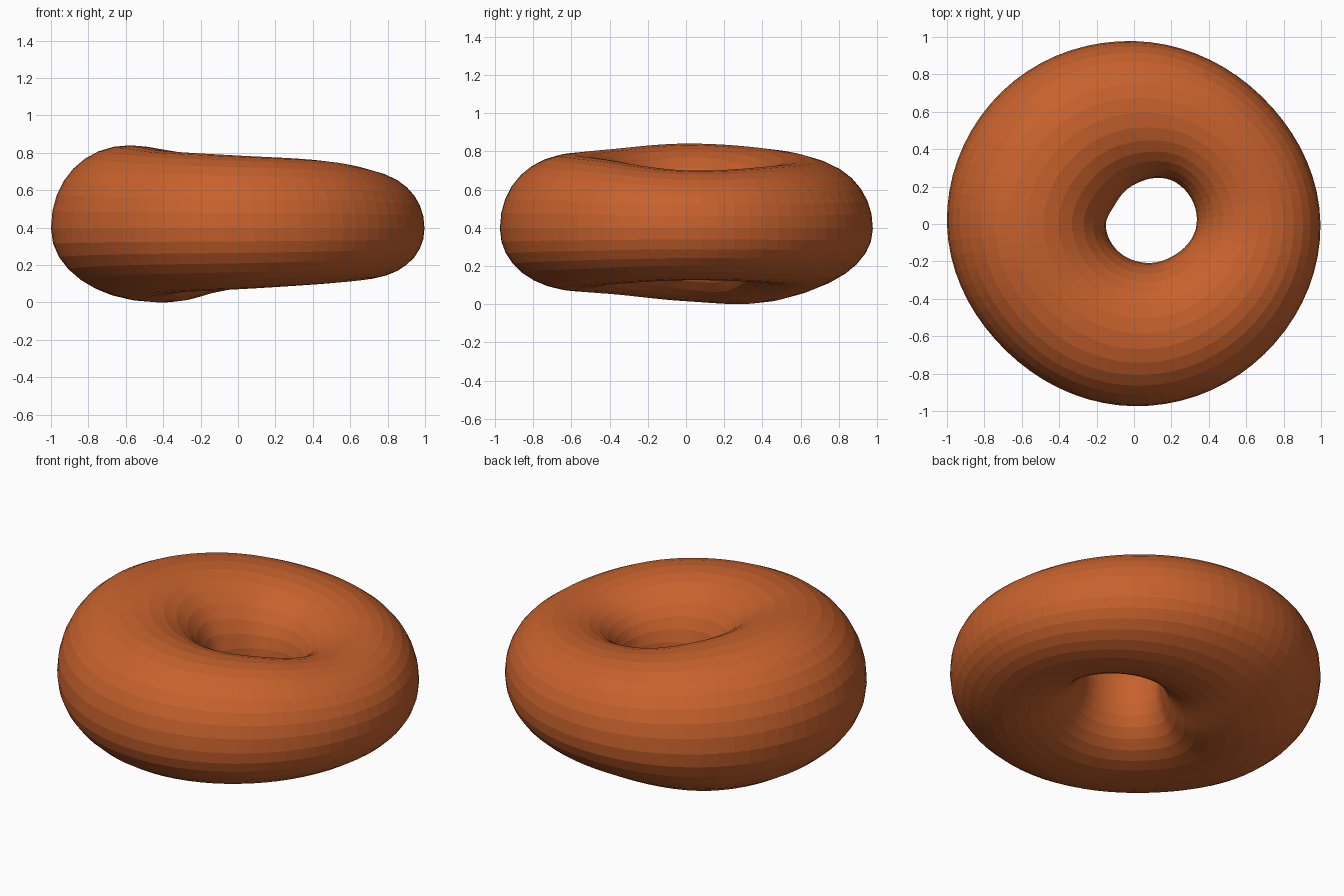
import bpy, bmesh
from math import sin, cos, pi, tau, floor, radians, copysign

if "Cube" in bpy.data.objects:
    bpy.data.objects.remove(bpy.data.objects["Cube"])

# Ring sections every 45 degrees, counter-clockwise from +x
OUTER = [0.997, 0.965, 0.978, 1.0, 1.0, 0.963, 0.974, 0.985]
INNER = [0.335, 0.315, 0.21, 0.145, 0.15, 0.16, 0.195, 0.26]
TOP = [0.70, 0.722, 0.757, 0.815, 0.84, 0.81, 0.785, 0.758]
BOTTOM = [0.125, 0.11, 0.075, 0.003, 0.015, 0.05, 0.07, 0.098]
MID = 0.395
SEGMENTS, SIDES = 72, 32


def blend(values, angle):
    """Periodic smooth interpolation between the key sections."""
    t = angle / tau * 8
    i = floor(t)
    f = t - i
    p0, p1, p2, p3 = (values[(i + k) % 8] for k in (-1, 0, 1, 2))
    return p1 + 0.5 * f * (p2 - p0 + f * (2*p0 - 5*p1 + 4*p2 - p3 + f * (3*(p1 - p2) + p3 - p0)))


def rounded(v):
    """Slightly fuller than a plain ellipse."""
    return copysign(abs(v) ** 0.95, v)


# Uneven doughnut body
bm = bmesh.new()
rings = []
for s in range(SEGMENTS):
    a = tau * s / SEGMENTS
    outer, inner, top, bottom = (blend(v, a) for v in (OUTER, INNER, TOP, BOTTOM))
    lean = 0.08 * (1 + cos(a - radians(150))) / 2
    ring = []
    for k in range(SIDES):
        b = tau * k / SIDES
        r = (outer + inner) / 2 + (outer - inner) / 2 * rounded(cos(b))
        h = rounded(sin(b))
        if h < 0:
            r -= lean * h * h
        z = MID + h * ((top - MID) if h > 0 else (MID - bottom))
        ring.append(bm.verts.new((r * cos(a), r * sin(a), z)))
    rings.append(ring)
for s in range(SEGMENTS):
    r0, r1 = rings[s], rings[(s + 1) % SEGMENTS]
    for k in range(SIDES):
        n = (k + 1) % SIDES
        bm.faces.new((r0[k], r1[k], r1[n], r0[n]))
bmesh.ops.recalc_face_normals(bm, faces=bm.faces)

# Rest the body on the ground
low = min(v.co.z for v in bm.verts)
for v in bm.verts:
    v.co.z -= low

mesh = bpy.data.meshes.new("doughnut")
bm.to_mesh(mesh)
bm.free()
body = bpy.data.objects.new("doughnut", mesh)
bpy.context.collection.objects.link(body)

# Baked dough colour
dough = bpy.data.materials.new("baked_dough")
dough.diffuse_color = (0.57, 0.12, 0.026, 1)
dough.use_nodes = True
dough.node_tree.nodes["Principled BSDF"].inputs["Base Color"].default_value = dough.diffuse_color
mesh.materials.append(dough)
